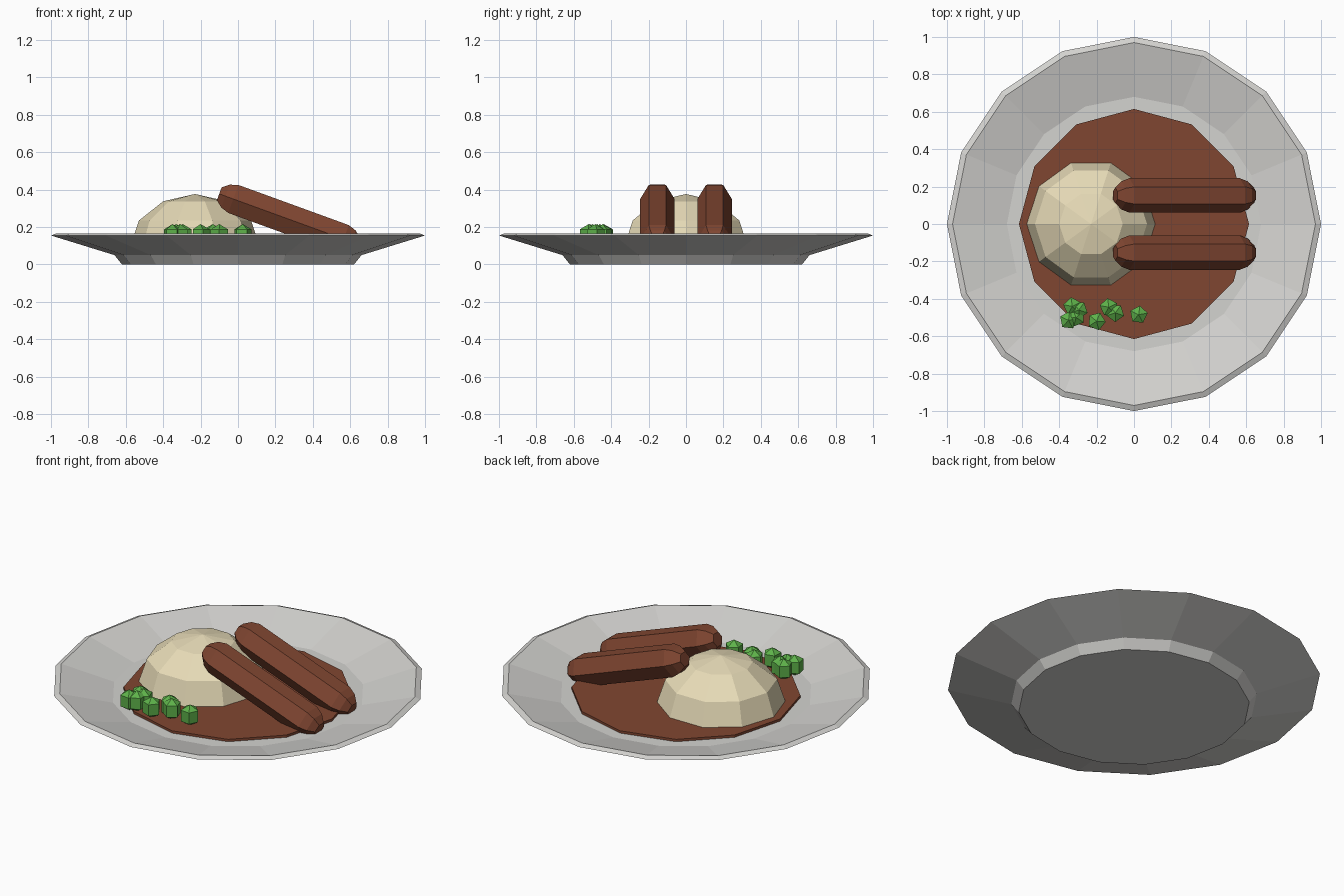
import bpy, bmesh, math
from mathutils import Matrix

if "Cube" in bpy.data.objects:
    bpy.data.objects.remove(bpy.data.objects["Cube"])


def srgb(r, g, b):
    def lin(c):
        c /= 255
        return c / 12.92 if c <= 0.04045 else ((c + 0.055) / 1.055) ** 2.4
    return (lin(r), lin(g), lin(b), 1)


def material(name, rgb):
    m = bpy.data.materials.new(name)
    m.diffuse_color = srgb(*rgb)
    m.use_nodes = True
    m.node_tree.nodes["Principled BSDF"].inputs["Base Color"].default_value = m.diffuse_color
    return m


china = material("china_grey", (212, 211, 208))
potato = material("potato_cream", (232, 220, 184))
brown = material("meat_brown", (128, 70, 49))
green = material("pea_green", (94, 178, 74))


def lathe(name, profile, n, mat, start=0.0, matrix=None):
    """Revolve (radius, height) points into an n-sided flat-shaded solid."""
    bm = bmesh.new()
    rings = []
    for r, z in profile:
        if r == 0:
            rings.append([bm.verts.new((0, 0, z))] * n)
        else:
            rings.append([bm.verts.new((r * math.cos(start + 2 * math.pi * i / n),
                                        r * math.sin(start + 2 * math.pi * i / n), z))
                          for i in range(n)])
    for a, b in zip(rings, rings[1:]):
        for i in range(n):
            j = (i + 1) % n
            quad = list(dict.fromkeys((a[i], a[j], b[j], b[i])))
            bm.faces.new(quad)
    # close open ends with flat caps
    for ring, (r, z) in ((rings[0], profile[0]), (rings[-1], profile[-1])):
        if r > 0:
            bm.faces.new(ring)
    bmesh.ops.recalc_face_normals(bm, faces=bm.faces)
    me = bpy.data.meshes.new(name)
    bm.to_mesh(me)
    bm.free()
    me.materials.append(mat)
    ob = bpy.data.objects.new(name, me)
    bpy.context.collection.objects.link(ob)
    if matrix is not None:
        ob.matrix_world = matrix
    return ob


# Plate: foot, flared wall, bevelled rim, inner wall and floor
lathe("plate", [(0.62, 0), (0.66, 0.05), (1.0, 0.155), (0.97, 0.167), (0.68, 0.09)], 16, china)

# Gravy pool
lathe("gravy", [(0.615, 0.075), (0.615, 0.104)], 12, brown)

# Mashed potato mound
lathe("mashed_potato", [(0.345, 0.10), (0.30, 0.235), (0.17, 0.338), (0, 0.377)], 10, potato,
      matrix=Matrix.Translation((-0.23, 0, 0)))

# Two sausages leaning on the mound
h = 0.314
half = [(0.092, h), (0.075, h + 0.045), (0.042, h + 0.08)]
sausage = [(r, -z) for r, z in reversed(half)] + half
for side, y in (("back", 0.153), ("front", -0.153)):
    lathe("sausage_" + side, sausage, 6, brown, math.pi / 2,
          Matrix.Translation((0.27, y, 0.243)) @ Matrix.Rotation(math.radians(110), 4, 'Y'))

# Peas
spots = [(-0.33, -0.44), (-0.295, -0.46), (-0.35, -0.515), (-0.31, -0.50),
         (-0.20, -0.52), (-0.135, -0.445), (-0.10, -0.475), (0.025, -0.485)]
for i, (x, y) in enumerate(spots):
    lathe("pea_%d" % (i + 1), [(0, 0.095), (0.049, 0.122), (0.049, 0.188), (0, 0.216)], 5, green,
          0.45 + i * 0.5, Matrix.Translation((x, y, 0)))
